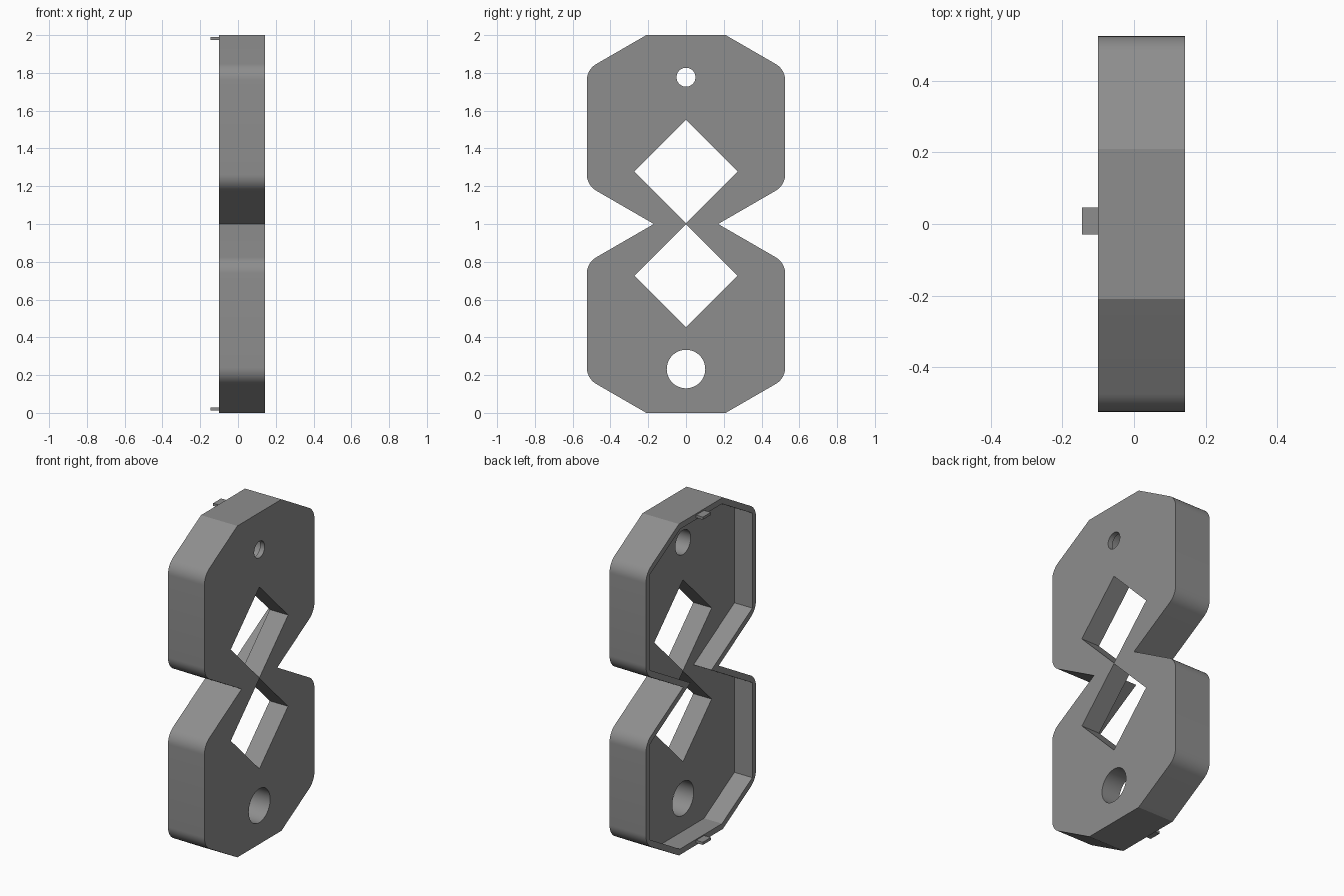
import bpy, bmesh, math
from mathutils import Vector

if "Cube" in bpy.data.objects:
    bpy.data.objects.remove(bpy.data.objects["Cube"])

FRONT, FLOOR, RIM = 0.143, 0.02, -0.10   # x of solid face, pocket floor, open rim
WALL = 0.035

grey = bpy.data.materials.new("mid grey")
grey.diffuse_color = (0.27, 0.27, 0.27, 1)
grey.use_nodes = True
grey.node_tree.nodes["Principled BSDF"].inputs["Base Color"].default_value = grey.diffuse_color


def prism(name, outline, x0, x1):
    """Extrude a (y, z) outline along x."""
    bm = bmesh.new()
    face = bm.faces.new([bm.verts.new((x0, y, z)) for y, z in outline])
    new = bmesh.ops.extrude_face_region(bm, geom=[face])["geom"]
    for v in new:
        if isinstance(v, bmesh.types.BMVert):
            v.co.x = x1
    bmesh.ops.recalc_face_normals(bm, faces=bm.faces)
    mesh = bpy.data.meshes.new(name)
    bm.to_mesh(mesh)
    bm.free()
    mesh.materials.append(grey)
    obj = bpy.data.objects.new(name, mesh)
    bpy.context.collection.objects.link(obj)
    return obj


def circle(z, r, n=48):
    return [(r * math.cos(2 * math.pi * i / n), z + r * math.sin(2 * math.pi * i / n))
            for i in range(n)]


def diamond(z, h):
    return [(h, z), (0, z + h), (-h, z), (0, z - h)]


def inset(points, d):
    """Offset a counter-clockwise outline inward by d."""
    out = []
    for i, p in enumerate(points):
        a = (Vector(p) - Vector(points[i - 1])).normalized()
        b = (Vector(points[(i + 1) % len(points)]) - Vector(p)).normalized()
        na, nb = Vector((-a.y, a.x)), Vector((-b.y, b.x))
        out.append(tuple(Vector(p) + (na + nb) * d / (1 + na.dot(nb))))
    return out


def fillet(points, r, n=10):
    """Round the corners that lie on the widest sides."""
    wide = max(p[0] for p in points)
    out = []
    for i, p in enumerate(points):
        if abs(p[0]) < wide - 1e-4:
            out.append(p)
            continue
        p = Vector(p)
        a = (Vector(points[i - 1]) - p).normalized()
        b = (Vector(points[(i + 1) % len(points)]) - p).normalized()
        half = a.angle(b) / 2
        centre = p + (a + b).normalized() * r / math.sin(half)
        s, e = p + a * r / math.tan(half) - centre, p + b * r / math.tan(half) - centre
        for k in range(n + 1):
            t = k / n
            w = s.angle(e)
            out.append(tuple(centre + (s * math.sin((1 - t) * w) + e * math.sin(t * w)) / math.sin(w)))
    return out


# Figure-eight outline, counter-clockwise, mirrored across y = 0
right = [(0.21, 0), (0.525, 0.182), (0.525, 0.795), (0.17, 1.0),
         (0.525, 1.205), (0.525, 1.818), (0.21, 2.0)]
outline = right + [(-y, z) for y, z in reversed(right)]

body = prism("housing", fillet(outline, 0.1), RIM, FRONT)

# Hollow back, two diamond windows, cord hole, counterbored screw hole
cutters = [
    prism("pocket_cutter", inset(outline, WALL), RIM - 0.1, FLOOR),
    prism("upper_window_cutter", diamond(1.2775, 0.274), -0.3, 0.3),
    prism("lower_window_cutter", diamond(0.727, 0.273), -0.3, 0.3),
    prism("cord_hole_cutter", circle(0.232, 0.102), -0.3, 0.3),
    prism("screw_hole_cutter", circle(1.777, 0.05), -0.3, 0.3),
    prism("counterbore_cutter", circle(1.777, 0.073), -0.3, FRONT - 0.03),
]
bpy.context.view_layer.objects.active = body
body.select_set(True)
for c in cutters:
    m = body.modifiers.new("cut", "BOOLEAN")
    m.operation, m.solver, m.object = "DIFFERENCE", "EXACT", c
    bpy.ops.object.modifier_apply(modifier=m.name)
    bpy.data.objects.remove(c)
bpy.ops.object.shade_smooth_by_angle(angle=math.radians(20))

# Small snap tabs on the rim, top and bottom
for name, z in (("top_tab", 1.983), ("bottom_tab", 0.021)):
    prism(name, [(-0.03, z - 0.008), (0.046, z - 0.008), (0.046, z + 0.008), (-0.03, z + 0.008)],
          -0.145, RIM)
